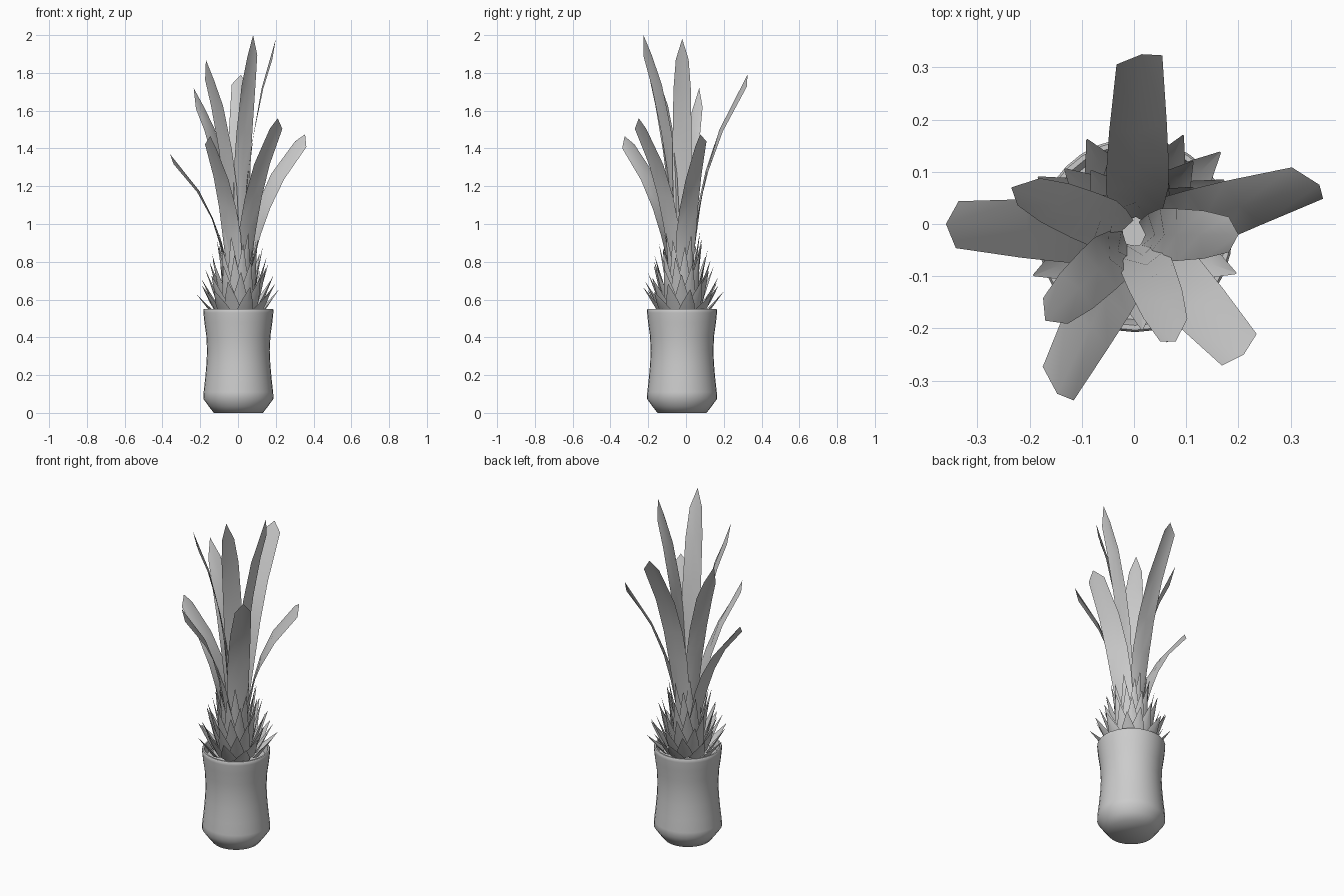
import bpy, bmesh, math
from mathutils import Vector

cube = bpy.data.objects.get("Cube")
if cube:
    bpy.data.objects.remove(cube, do_unlink=True)

CENTRE = Vector((0.002, -0.021, 0))

grey = bpy.data.materials.new("plain grey")
grey.use_nodes = True
COLOUR = (0.6, 0.6, 0.6, 1)
grey.diffuse_color = COLOUR
grey.node_tree.nodes["Principled BSDF"].inputs["Base Color"].default_value = COLOUR


def finish(name, bm, angle):
    mesh = bpy.data.meshes.new(name)
    bm.to_mesh(mesh)
    bm.free()
    obj = bpy.data.objects.new(name, mesh)
    bpy.context.collection.objects.link(obj)
    mesh.materials.append(grey)
    bpy.ops.object.select_all(action="DESELECT")
    obj.select_set(True)
    bpy.context.view_layer.objects.active = obj
    bpy.ops.object.shade_smooth_by_angle(angle=math.radians(angle))
    return obj


def lathe(name, profile, sides=32):
    """Spin (radius, height) points about the plant's axis; close both ends."""
    bm = bmesh.new()
    rings = []
    for r, z in profile:
        rings.append([bm.verts.new(CENTRE + Vector((r * math.cos(a), r * math.sin(a), z)))
                      for a in (math.tau * i / sides for i in range(sides))])
    for low, high in zip(rings, rings[1:]):
        for i in range(sides):
            j = (i + 1) % sides
            bm.faces.new((low[i], low[j], high[j], high[i]))
    bm.faces.new(rings[0][::-1])
    bm.faces.new(rings[-1])
    return finish(name, bm, 55)


def add_blade(bm, azimuth, spine, widths, curls, point, roll=0):
    """Blade along (radius, height) points, cupped by curls and rolled toward its tip."""
    out = Vector((math.cos(azimuth), math.sin(azimuth), 0))
    side = Vector((-out.y, out.x, 0))
    pts = [CENTRE + out * r + Vector((0, 0, z)) for r, z in spine]
    last = len(pts) - 1
    rows = []
    for i, (p, w) in enumerate(zip(pts, widths)):
        tangent = (pts[min(i + 1, last)] - pts[max(i - 1, 0)]).normalized()
        inward = side.cross(tangent).normalized()
        if inward.dot(out) > 0:
            inward = -inward
        t = i / last
        turn = math.radians(roll) * t
        across = side * math.cos(turn) + inward * math.sin(turn)
        normal = inward * math.cos(turn) - side * math.sin(turn)
        edge = p + normal * w * (curls[0] + (curls[1] - curls[0]) * t)
        if i == last:
            edge -= tangent * point
        rows.append([bm.verts.new(edge - across * w / 2), bm.verts.new(p),
                     bm.verts.new(edge + across * w / 2)])
    for a, b in zip(rows, rows[1:]):
        for k in range(2):
            bm.faces.new((a[k], a[k + 1], b[k + 1], b[k]))


# Pot with a rounded lip, inner wall and planting surface
lathe("pot", [(0.13, 0), (0.157, 0.035), (0.186, 0.075), (0.184, 0.11), (0.176, 0.18),
              (0.169, 0.26), (0.166, 0.33), (0.17, 0.41), (0.18, 0.48), (0.185, 0.53),
              (0.186, 0.545), (0.182, 0.551), (0.173, 0.551), (0.169, 0.54), (0.162, 0.5)])

# Long leaves: share of the tip radius and of the rise at each spine point
LOWER = [(0.1, 0), (0.18, 0.25), (0.28, 0.45), (0.38, 0.6), (0.57, 0.77), (1, 1)]
UPPER = [(0.1, 0), (0.19, 0.3), (0.28, 0.5), (0.4, 0.65), (0.62, 0.82), (1, 1)]
LOW_WIDTHS = [0.06, 0.1, 0.12, 0.12, 0.112, 0.09]
TOP_WIDTHS = [0.05, 0.08, 0.1, 0.1, 0.092, 0.068]
BASE_Z = 0.52

leaves = [  # name, tip x, tip y, tip height, roll, upper tier
    ("back_leaf", 0.015, 0.325, 1.79, 15, False),
    ("left_leaf", 0.355, 0.075, 1.475, 35, False),
    ("right_leaf", -0.36, 0.0, 1.37, 0, False),
    ("front_left_leaf", 0.21, -0.25, 1.56, 0, False),
    ("front_right_leaf", -0.147, -0.325, 1.465, -25, False),
    ("upper_back_right_leaf", -0.235, 0.07, 1.72, -20, True),
    ("upper_left_leaf", 0.2, -0.02, 1.98, 0, True),
    ("upper_front_leaf", 0.08, -0.225, 2.0, 20, True),
    ("upper_front_right_leaf", -0.17, -0.185, 1.87, 0, True),
]
for name, x, y, z, roll, upper in leaves:
    tip = Vector((x, y, 0)) - CENTRE
    shape = UPPER if upper else LOWER
    spine = [(f * tip.length, BASE_Z + g * (z - BASE_Z)) for f, g in shape]
    bm = bmesh.new()
    add_blade(bm, math.atan2(tip.y, tip.x), spine, TOP_WIDTHS if upper else LOW_WIDTHS,
              (0.25, -0.18), 0.11 if upper else 0.055, roll)
    finish(name, bm, 60)

# Rosette of short spikes, wide and low outside, upright inside
bm = bmesh.new()
COUNT = 54
GOLDEN = math.pi * (3 - math.sqrt(5))
for i in range(COUNT):
    t = (i / (COUNT - 1)) ** 1.15
    base_r, base_z = 0.135 - 0.085 * t, 0.515 + 0.09 * t
    tip_r = 0.228 - 0.14 * t
    tip_z = 0.63 + 0.35 * t
    spine = [(base_r, base_z),
             (base_r + 0.4 * (tip_r - base_r), base_z + 0.4 * (tip_z - base_z)),
             (tip_r, tip_z)]
    add_blade(bm, i * GOLDEN + 0.77, spine, [0.095, 0.068, 0.003], (0.2, 0.1), 0)
finish("spike_rosette", bm, 60)
